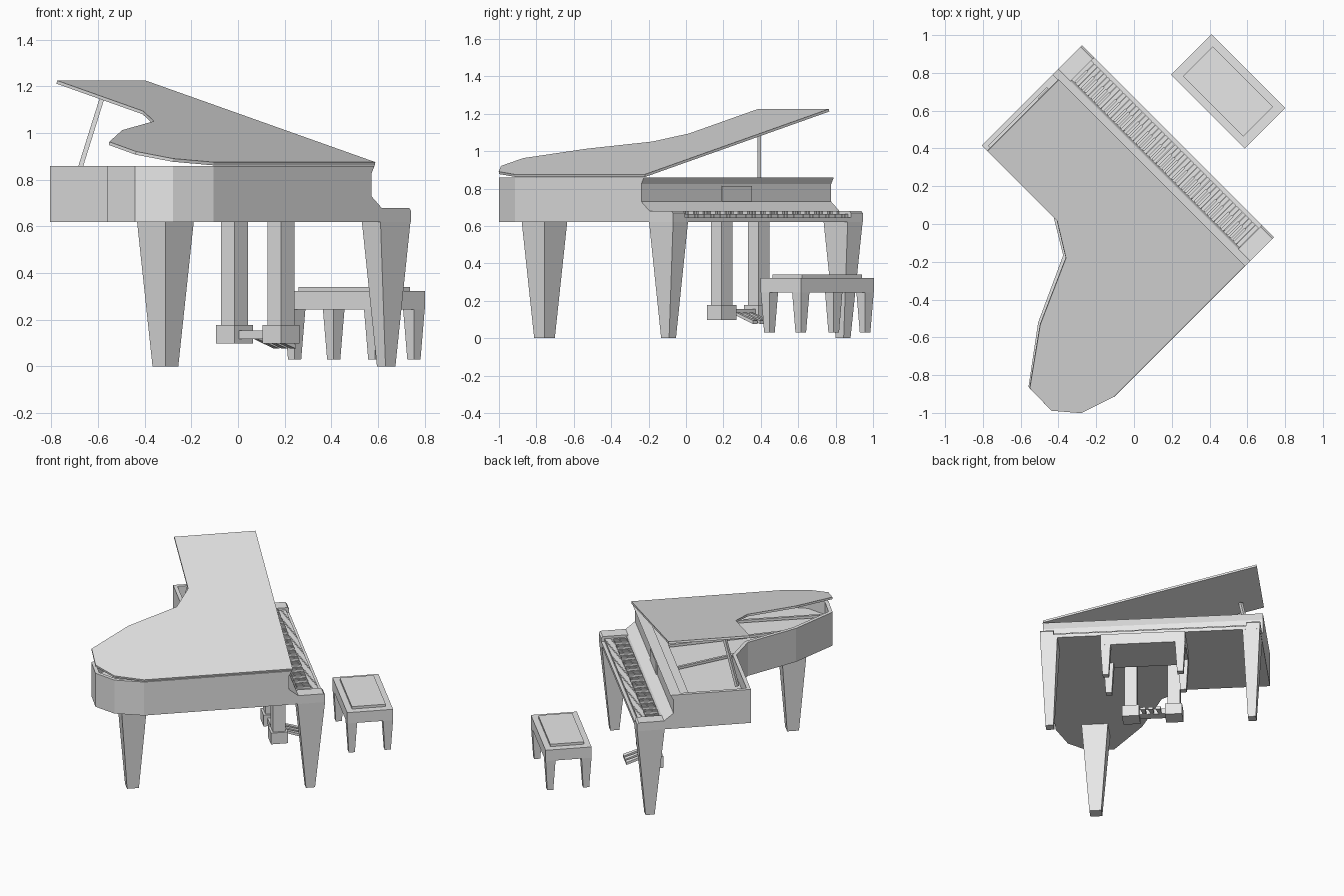
import bpy, bmesh, math
from mathutils import Matrix, Vector

if "Cube" in bpy.data.objects:
    bpy.data.objects.remove(bpy.data.objects["Cube"], do_unlink=True)

grey = bpy.data.materials.new("light_grey")
grey.use_nodes = True
grey.diffuse_color = (0.8, 0.8, 0.8, 1)
grey.node_tree.nodes["Principled BSDF"].inputs["Base Color"].default_value = (0.8, 0.8, 0.8, 1)

# Parts are laid out with x along the keyboard and y towards the player,
# then the whole set is turned on the floor.
TURN = Matrix.Rotation(math.radians(-45), 4, 'Z')
LEFT, RIGHT = -0.863, 0.573
MID = (LEFT + RIGHT) / 2


def finish(name, bm):
    bmesh.ops.recalc_face_normals(bm, faces=bm.faces)
    bm.transform(TURN)
    mesh = bpy.data.meshes.new(name)
    bm.to_mesh(mesh)
    bm.free()
    mesh.materials.append(grey)
    obj = bpy.data.objects.new(name, mesh)
    bpy.context.collection.objects.link(obj)
    return obj


def add_loft(bm, bottom, top):
    """Solid between two matching loops; returns the top face."""
    a = [bm.verts.new(p) for p in bottom]
    b = [bm.verts.new(p) for p in top]
    n = len(a)
    for i in range(n):
        j = (i + 1) % n
        bm.faces.new((a[i], a[j], b[j], b[i]))
    bm.faces.new(a[::-1])
    return bm.faces.new(b)


def rect(x0, x1, y0, y1, z):
    return [(x0, y0, z), (x1, y0, z), (x1, y1, z), (x0, y1, z)]


def add_box(bm, x0, x1, y0, y1, z0, z1):
    add_loft(bm, rect(x0, x1, y0, y1, z0), rect(x0, x1, y0, y1, z1))


def box(name, *size):
    bm = bmesh.new()
    add_box(bm, *size)
    return finish(name, bm)


def side_profile(name, pts, x0, x1):
    bm = bmesh.new()
    add_loft(bm, [(x0, y, z) for y, z in pts], [(x1, y, z) for y, z in pts])
    return finish(name, bm)


def leg(name, x, y, z0, z1, bottom, top):
    bm = bmesh.new()
    loops = [rect(x - w / 2, x + w / 2, y - d / 2, y + d / 2, z)
             for (w, d), z in ((bottom, z0), (top, z1))]
    add_loft(bm, *loops)
    return finish(name, bm)


def rod(name, start, end, width):
    start, end = Vector(start), Vector(end)
    bm = bmesh.new()
    bmesh.ops.create_cube(bm, size=1)
    bm.transform(Matrix.Diagonal((width, width, (end - start).length, 1)))
    spin = (end - start).to_track_quat('Z', 'Y').to_matrix().to_4x4()
    bm.transform(Matrix.Translation((start + end) / 2) @ spin)
    return finish(name, bm)


# Case: curved outline with a hollow top
curve = [(LEFT, -0.276), (-0.325, -0.276), (-0.148, -0.382), (0.01, -0.728), (0.215, -1.005),
         (0.385, -1.008), (0.51, -0.905), (RIGHT, -0.72)]
case = curve + [(RIGHT, 0.21), (LEFT, 0.21)]
bm = bmesh.new()
top = add_loft(bm, [(x, y, 0.62) for x, y in case], [(x, y, 0.86) for x, y in case])
bm.normal_update()
bmesh.ops.inset_region(bm, faces=[top], thickness=0.025, use_even_offset=True)
pit = bmesh.ops.extrude_face_region(bm, geom=[top])
bmesh.ops.translate(bm, vec=(0, 0, -0.09),
                    verts=[v for v in pit["geom"] if isinstance(v, bmesh.types.BMVert)])
if top.is_valid:
    bm.faces.remove(top)
finish("case", bm)

# Frame bars inside the case
box("pin_block", -0.83, 0.54, 0.11, 0.186, 0.765, 0.80)
for i, (x0, x1, y1) in enumerate([(-0.3, -0.14, -0.36), (0.05, 0.13, -0.72), (0.35, 0.33, -0.95)]):
    rod(f"frame_bar_{i + 1}", (x0, 0.12, 0.785), (x1, y1, 0.785), 0.018)

# Open lid, hinged on the straight side
lid = curve + [(RIGHT, 0.26), (LEFT, 0.26)]
bm = bmesh.new()
add_loft(bm, [(x - RIGHT, y, 0) for x, y in lid], [(x - RIGHT, y, 0.014) for x, y in lid])
bm.transform(Matrix.Translation((RIGHT - 0.004, 0, 0.862)) @ Matrix.Rotation(math.radians(14.1), 4, 'Y'))
finish("lid", bm)
rod("lid_prop", (-0.757, -0.204, 0.84), (-0.684, -0.131, 1.17), 0.02)

# Keyboard front with cheeks
side_profile("keyboard_front",
             [(0.2, 0.62), (0.474, 0.62), (0.474, 0.645), (0.315, 0.645), (0.297, 0.68),
              (0.235, 0.73), (0.235, 0.825), (0.255, 0.86), (0.2, 0.86)], LEFT, RIGHT)
cheek = [(0.29, 0.621), (0.474, 0.621), (0.474, 0.668), (0.464, 0.68), (0.29, 0.68)]
side_profile("left_cheek", cheek, RIGHT - 0.09, RIGHT)
side_profile("right_cheek", cheek, LEFT, LEFT + 0.09)
box("fallboard_panel", MID - 0.113, MID + 0.113, 0.235, 0.242, 0.73, 0.815)

# Keys
first, count = LEFT + 0.09, 52
pitch = (RIGHT - LEFT - 0.18) / count
whites, sharps = bmesh.new(), bmesh.new()
for i in range(count):
    x = first + i * pitch
    add_box(whites, x + 0.001, x + pitch - 0.001, 0.305, 0.452, 0.64, 0.664)
    if i % 7 not in (1, 4) and i < count - 1:
        edge = x + pitch
        add_box(sharps, edge - 0.007, edge + 0.007, 0.31, 0.40, 0.66, 0.679)
finish("natural_keys", whites)
finish("sharp_keys", sharps)

# Main legs
for name, x in (("front_left_leg", 0.515), ("front_right_leg", 2 * MID - 0.515)):
    leg(name, x, 0.383, 0, 0.622, (0.052, 0.06), (0.113, 0.182))
leg("back_leg", 0.315, -0.755, 0, 0.622, (0.078, 0.078), (0.172, 0.172))

# Pedal frame
for side, s in (("left", 1), ("right", -1)):
    x = MID + s * 0.14
    box(f"{side}_pedal_post", x - 0.041, x + 0.041, 0.224, 0.306, 0.17, 0.63)
    box(f"{side}_pedal_block", x - 0.056, x + 0.056, 0.209, 0.321, 0.098, 0.178)
box("pedal_crossbar", MID - 0.09, MID + 0.09, 0.235, 0.295, 0.118, 0.155)
for i in (-1, 0, 1):
    x = MID + i * 0.05
    bm = bmesh.new()
    loops = []
    for dx, y, z in ((0.01, 0.28, 0.125), (0.017, 0.43, 0.076)):
        loops.append([(x - dx, y, z), (x + dx, y, z), (x + dx, y, z + 0.018), (x - dx, y, z + 0.018)])
    add_loft(bm, *loops)
    finish(f"pedal_{i + 2}", bm)

# Bench
box("bench_seat", -0.42, 0.132, 0.697, 1.0, 0.245, 0.323)
box("bench_cushion", -0.37, 0.082, 0.737, 0.96, 0.32, 0.34)
for i, (x, y) in enumerate([(x, y) for x in (-0.387, 0.099) for y in (0.73, 0.967)]):
    leg(f"bench_leg_{i + 1}", x, y, 0.03, 0.25, (0.04, 0.04), (0.066, 0.066))
